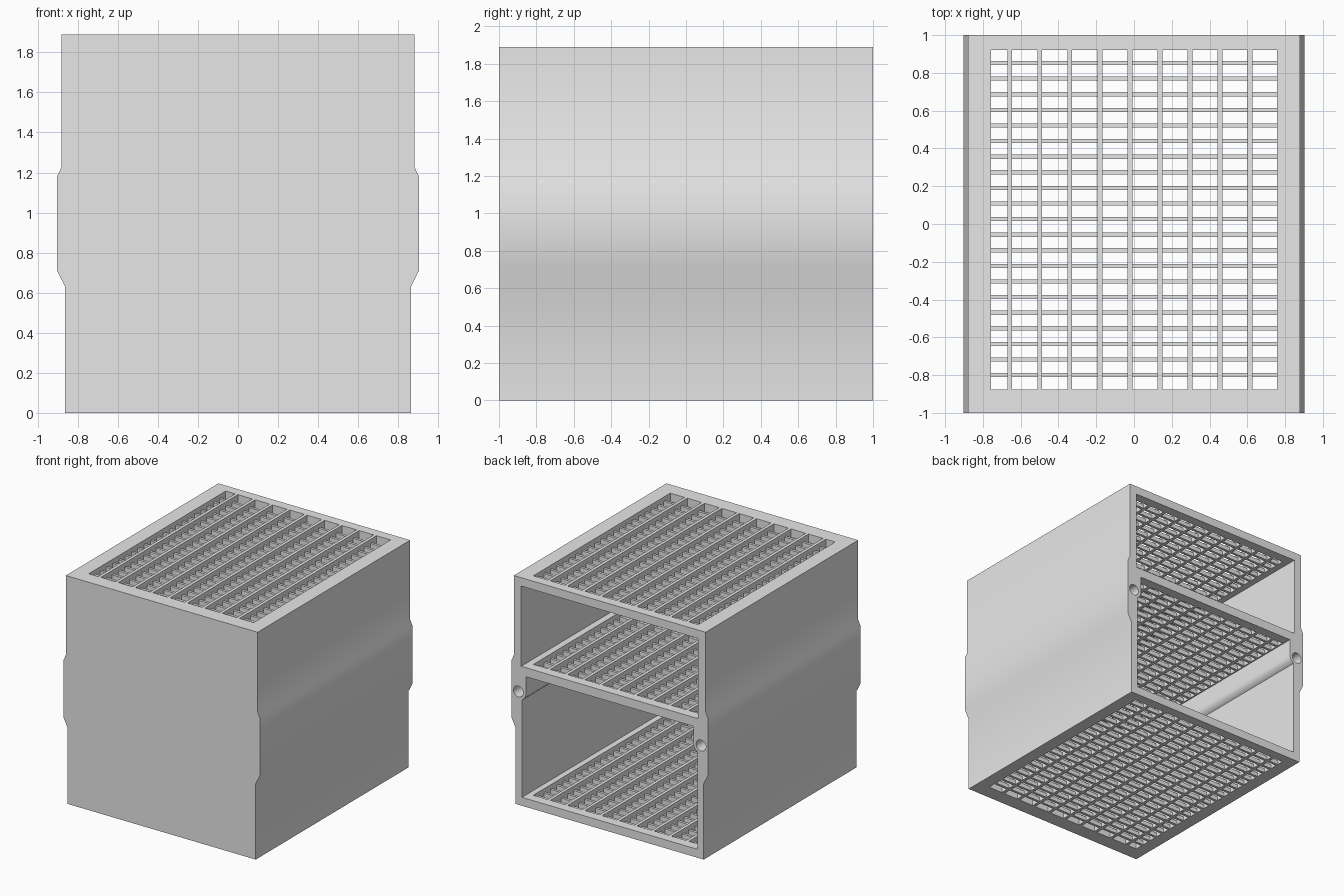
import bpy
import bmesh
import math
from mathutils import Matrix, Vector

cube = bpy.data.objects.get("Cube")
if cube:
    bpy.data.objects.remove(cube, do_unlink=True)

grey = bpy.data.materials.new("light_grey")
grey.use_nodes = True
grey.diffuse_color = (0.8, 0.8, 0.8, 1)
grey.node_tree.nodes["Principled BSDF"].inputs["Base Color"].default_value = (0.8, 0.8, 0.8, 1)


def make_object(name, bm):
    bmesh.ops.recalc_face_normals(bm, faces=bm.faces)
    mesh = bpy.data.meshes.new(name)
    bm.to_mesh(mesh)
    bm.free()
    mesh.materials.append(grey)
    obj = bpy.data.objects.new(name, mesh)
    bpy.context.collection.objects.link(obj)
    return obj


def add_box(bm, x0, x1, y0, y1, z0, z1):
    lo, hi = Vector((x0, y0, z0)), Vector((x1, y1, z1))
    size = hi - lo
    matrix = Matrix.Translation((lo + hi) / 2) @ Matrix.Diagonal((*size, 1))
    bmesh.ops.create_cube(bm, size=1, matrix=matrix)


def extrude_half_profile(name, half, y0, y1):
    """Mirror a bottom-to-top (x, z) outline and extrude it along y."""
    outline = half + [(-x, z) for x, z in reversed(half)]
    bm = bmesh.new()
    face = bm.faces.new([bm.verts.new((x, y0, z)) for x, z in outline])
    new = bmesh.ops.extrude_face_region(bm, geom=[face])["geom"]
    verts = [v for v in new if isinstance(v, bmesh.types.BMVert)]
    bmesh.ops.translate(bm, verts=verts, vec=(0, y1 - y0, 0))
    return make_object(name, bm)


def cut(target, cutter):
    cutter.hide_render = True
    mod = target.modifiers.new("cut", 'BOOLEAN')
    mod.operation = 'DIFFERENCE'
    mod.solver = 'EXACT'
    mod.object = cutter
    bpy.context.view_layer.objects.active = target
    bpy.ops.object.modifier_apply(modifier=mod.name)
    bpy.data.objects.remove(cutter, do_unlink=True)


# Main dimensions
HEIGHT = 1.89
FRONT_INSIDE = -0.93
SHELVES = {"bottom": (0, 0.07), "middle": (1.08, 1.155), "top": (1.82, HEIGHT)}
WIN_X, WIN_Y0, WIN_Y1 = 0.757, -0.875, 0.92
BORE_X, BORE_Z, BORE_R, BOSS_R = 0.838, 0.94, 0.045, 0.07

# Outer housing with thickened side bands
housing = extrude_half_profile("housing", [
    (0.863, 0), (0.863, 0.63), (0.903, 0.71), (0.903, 1.18),
    (0.88, 1.23), (0.88, HEIGHT)], -1, 1)

# Lower compartment, leaving a rounded boss around each bore
wall = 0.805
start = math.acos((wall - BORE_X) / BOSS_R)
arc = []
for i in range(9):
    a = start + (math.pi - start) * i / 8
    arc.append((BORE_X + BOSS_R * math.cos(a), BORE_Z - BOSS_R * math.sin(a)))
lower = [(wall, SHELVES["bottom"][1])] + arc + [(BORE_X - BOSS_R, SHELVES["middle"][0])]
cut(housing, extrude_half_profile("lower_cutter", lower, FRONT_INSIDE, 1.1))

# Upper compartment
upper = [(0.812, SHELVES["middle"][1]), (0.812, SHELVES["top"][0])]
cut(housing, extrude_half_profile("upper_cutter", upper, FRONT_INSIDE, 1.1))

# Window through all three shelves
bm = bmesh.new()
add_box(bm, -WIN_X, WIN_X, WIN_Y0, WIN_Y1, -0.1, HEIGHT + 0.1)
cut(housing, make_object("window_cutter", bm))

# Round bores in the rear edges
for side in (-1, 1):
    bm = bmesh.new()
    bmesh.ops.create_cone(
        bm, cap_ends=True, segments=32, radius1=BORE_R, radius2=BORE_R, depth=0.5,
        matrix=Matrix.Translation((side * BORE_X, 1, BORE_Z)) @ Matrix.Rotation(math.pi / 2, 4, 'X'))
    cut(housing, make_object("bore_cutter", bm))

bpy.ops.object.select_all(action='DESELECT')
housing.select_set(True)
bpy.context.view_layer.objects.active = housing
bpy.ops.object.shade_smooth_by_angle(angle=math.radians(30))

# Gratings: full-height long bars over lower cross bars
for name, (z0, z1) in SHELVES.items():
    bm = bmesh.new()
    for i in range(9):
        x = -0.658 + 0.159 * i
        add_box(bm, x - 0.013, x + 0.013, WIN_Y0, WIN_Y1, z0, z1)
    for i in range(21):
        y = 0.852 - 0.0826 * i
        add_box(bm, -WIN_X, WIN_X, y - 0.011, y + 0.011, z0, (z0 + z1) / 2)
    make_object(name + "_grating", bm)
